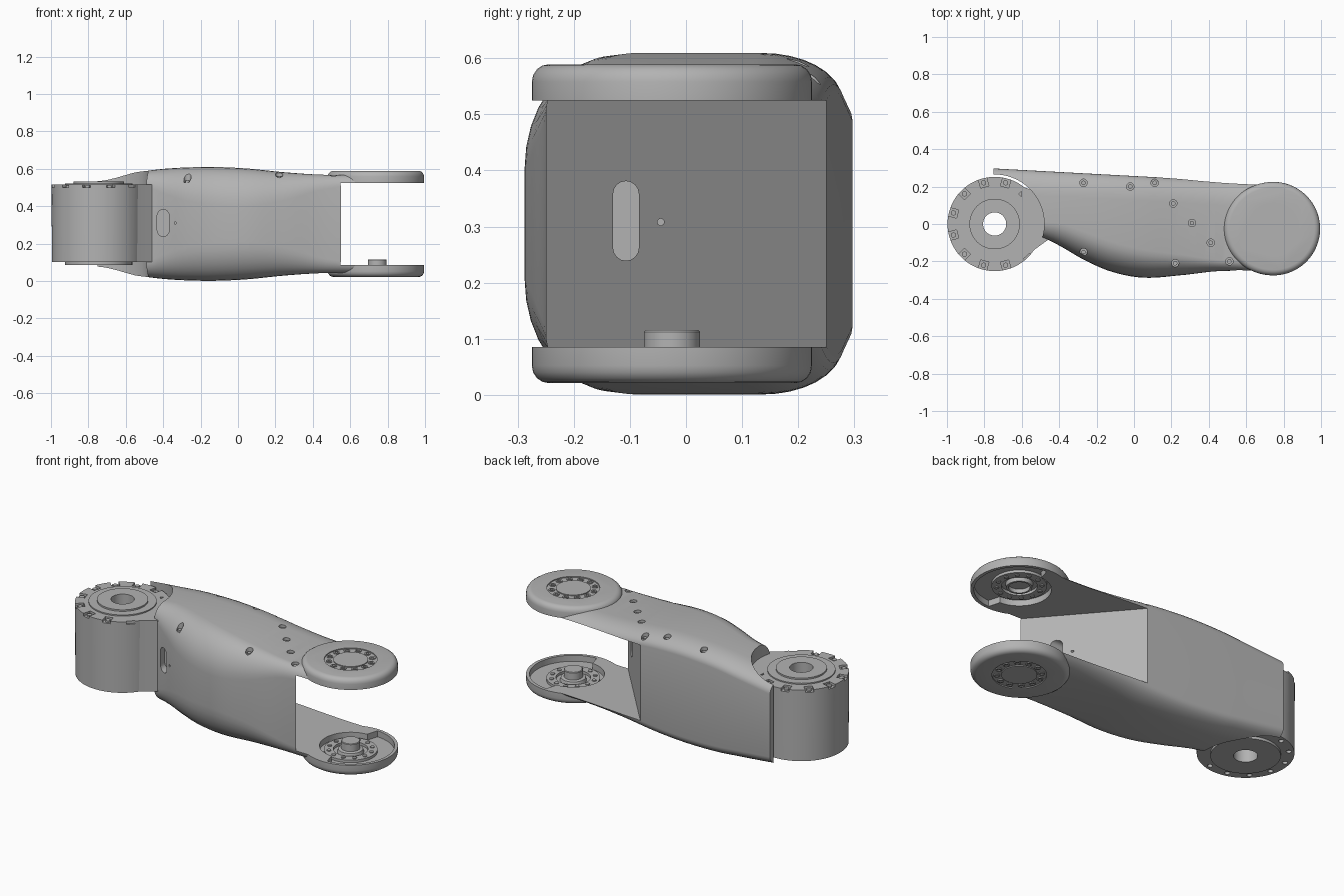
import bpy, bmesh
from math import sin, cos, pi, radians
from mathutils import Matrix, Vector

if "Cube" in bpy.data.objects:
    bpy.data.objects.remove(bpy.data.objects["Cube"])

grey = bpy.data.materials.new("satin grey")
grey.use_nodes = True
COLOUR = (0.45, 0.45, 0.45, 1)
grey.diffuse_color = COLOUR
grey.node_tree.nodes["Principled BSDF"].inputs["Base Color"].default_value = COLOUR

MID = 0.305                       # mirror height of the link
DRUM = Vector((-0.745, 0, 0))     # rotating drum axis
PIVOT = Vector((0.745, -0.025, 0))  # fork axis


def finish(name, bm):
    bmesh.ops.recalc_face_normals(bm, faces=bm.faces)
    me = bpy.data.meshes.new(name)
    bm.to_mesh(me)
    bm.free()
    me.materials.append(grey)
    ob = bpy.data.objects.new(name, me)
    bpy.context.collection.objects.link(ob)
    return ob


def loft(bm, rings, closed=False):
    """Skin rings of equal length; cap the ends unless the loft closes on itself."""
    loops = [[bm.verts.new(p) for p in ring] for ring in rings]
    n = len(loops[0])
    pairs = list(zip(loops, loops[1:])) + ([(loops[-1], loops[0])] if closed else [])
    for a, b in pairs:
        for i in range(n):
            j = (i + 1) % n
            bm.faces.new((a[i], a[j], b[j], b[i]))
    if not closed:
        bm.faces.new(loops[0])
        bm.faces.new(loops[-1])


def circle(r, z, c, n=64, squash=None):
    pts = []
    for i in range(n):
        t = 2 * pi * (i + 0.5) / n
        k = squash if squash and cos(t) < 0 else 1
        pts.append((c.x + r * cos(t) * k, c.y + r * sin(t), z))
    return pts


def lathe(name, profile, c, closed=False, n=64, flip=False):
    bm = bmesh.new()
    loft(bm, [circle(r, 2 * MID - z if flip else z, c, n) for r, z in profile], closed)
    return finish(name, bm)


def prism(name, outline, w0, w1, axis="z"):
    place = {"z": lambda u, v, w: (u, v, w), "y": lambda u, v, w: (u, w, v),
             "x": lambda u, v, w: (w, u, v)}[axis]
    bm = bmesh.new()
    loft(bm, [[place(u, v, w) for u, v in outline] for w in (w0, w1)])
    return finish(name, bm)


def studs(name, spots, r, height, n=12):
    """Several short cylinders in one mesh; spots are their base points."""
    bm = bmesh.new()
    for p in spots:
        loft(bm, [circle(r, p[2] + h, Vector(p), n) for h in (0, height)])
    return finish(name, bm)


def cut(ob, cutter, keep=False):
    mod = ob.modifiers.new("cut", "BOOLEAN")
    mod.operation, mod.solver, mod.object = "DIFFERENCE", "EXACT", cutter
    bpy.context.view_layer.objects.active = ob
    bpy.ops.object.modifier_apply(modifier=mod.name)
    if not keep:
        bpy.data.objects.remove(cutter)


def bolt_circle(c, r, z, count=12):
    return [(c.x + r * cos(t), c.y + r * sin(t), z)
            for t in (radians(15) + 2 * pi * i / count for i in range(count))]


def stadium(u, v, half_w, half_h, n=8):
    pts = []
    for s, start in ((1, 0), (-1, pi)):
        pts += [(u + half_w * cos(start + pi * i / n),
                 v + s * (half_h - half_w) + half_w * sin(start + pi * i / n)) for i in range(n + 1)]
    return pts


# Link body: stations of x, front y, half height, front corner depth and height
STATIONS = [(-0.75, -0.04, 0.253, 0.06, 0.06), (-0.5, -0.07, 0.282, 0.08, 0.08),
            (-0.4, -0.115, 0.294, 0.12, 0.13), (-0.27, -0.19, 0.302, 0.15, 0.18),
            (-0.12, -0.255, 0.304, 0.16, 0.2), (0.05, -0.287, 0.296, 0.15, 0.2),
            (0.25, -0.274, 0.276, 0.11, 0.15), (0.45, -0.252, 0.263, 0.06, 0.08),
            (0.66, -0.25, 0.262, 0.05, 0.05)]


def station(x):
    """Smoothly interpolate the station table at x."""
    k = max(i for i in range(len(STATIONS) - 1) if STATIONS[i][0] <= x)
    a, b = STATIONS[k], STATIONS[k + 1]
    before, after = STATIONS[max(k - 1, 0)], STATIONS[min(k + 2, len(STATIONS) - 1)]
    h = b[0] - a[0]
    t = (x - a[0]) / h
    out = []
    for i in range(1, 5):
        m0 = (b[i] - before[i]) / (b[0] - before[0]) * h
        m1 = (after[i] - a[i]) / (after[0] - a[0]) * h
        out.append(a[i] + t * m0 + t * t * (3 * (b[i] - a[i]) - 2 * m0 - m1)
                   + t ** 3 * (2 * (a[i] - b[i]) + m0 + m1))
    return out


def section(x, n=9):
    front, half, ry, rz = station(x)
    back = 0.297 - 0.054 * (x + 0.75)
    corners = ((back, 1, 0.13, 0.07, 0), (front, -1, ry, rz, 1),
               (front, -1, ry, rz, 2), (back, 1, 0.13, 0.07, 3))
    ring = []
    for y, side, cy, cz, quarter in corners:
        up = 1 if quarter < 2 else -1
        for i in range(n):
            t = (quarter + i / (n - 1)) * pi / 2
            ring.append((x, y - side * cy + cy * cos(t), MID + up * (half - cz) + cz * sin(t)))
    return ring


bm = bmesh.new()
STEPS = 44
loft(bm, [section(-0.75 + 1.409 * i / STEPS) for i in range(STEPS + 1)])
body = finish("link_body", bm)

# Concave seat for the drum and the slanted opening of the fork
cut(body, lathe("cutter", [(0.265, -0.1), (0.265, 0.8)], DRUM, n=96))
cut(body, prism("cutter", [(0.034, 0.35), (0.636, -0.35), (1.2, -0.35), (1.2, 0.35)], 0.085, 0.525))

# Oblong ports and their pin holes
cut(body, prism("cutter", stadium(-0.4, 0.31, 0.032, 0.072), -0.3, -0.06, "y"))
cut(body, prism("cutter", stadium(-0.107, 0.31, 0.023, 0.071), 0.34, 0.6, "x"))
cut(body, prism("cutter", stadium(-0.335, 0.31, 0.006, 0.0061), -0.3, -0.1, "y"))
cut(body, prism("cutter", stadium(-0.045, 0.308, 0.006, 0.0061), 0.34, 0.6, "x"))

# Sunken screws on the upper shell
SPOTS = [(-0.27, 0.22), (-0.02, 0.2), (0.11, 0.22), (0.21, 0.11), (0.31, 0.005),
         (0.41, -0.1), (0.51, -0.2), (-0.27, -0.15), (0.22, -0.21)]


def surface_z(x, y):
    front, half, ry, rz = station(x)
    back = 0.297 - 0.054 * (x + 0.75)
    f = max(0, front + ry - y) / ry
    b = max(0, y - back + 0.13) / 0.13
    return MID + half - rz * (1 - (1 - f * f) ** 0.5) - 0.07 * (1 - (1 - b * b) ** 0.5)


seats = [(x, y, surface_z(x, y) - 0.022) for x, y in SPOTS]
cut(body, studs("cutter", seats, 0.02, 0.08, 16))
studs("shell_screws", [(x, y, z - 0.005) for x, y, z in seats], 0.012, 0.016)

# Drum with stepped caps and a through bore
drum = lathe("drum", [(0.062, 0.085), (0.18, 0.085), (0.18, 0.1), (0.25, 0.1), (0.252, 0.515),
                      (0.18, 0.515), (0.18, 0.522), (0.135, 0.522), (0.135, 0.531),
                      (0.062, 0.531)], DRUM, closed=True, n=96)
bm = bmesh.new()
for i in range(12):
    spin = Matrix.Translation(DRUM) @ Matrix.Rotation(radians(15 + 30 * i), 4, "Z")
    bmesh.ops.create_cube(bm, size=1, matrix=spin @ Matrix.Translation((0.24, 0, 0.52))
                          @ Matrix.Diagonal((0.07, 0.045, 0.04, 1)))
cut(drum, finish("cutter", bm))
studs("drum_top_bolts", bolt_circle(DRUM, 0.228, 0.49), 0.014, 0.02)
cut(drum, studs("cutter", bolt_circle(DRUM, 0.222, 0.08), 0.014, 0.035))
prism("drum_neck", [(-0.62, -0.212), (-0.55, -0.15), (-0.46, -0.085), (-0.44, 0.15), (-0.6, 0.2)],
      0.1, 0.515)

# Fork ends, upper and mirrored lower
for side, flip in (("upper", False), ("lower", True)):
    def z(v):
        return 2 * MID - v if flip else v

    bm = bmesh.new()
    rim = [(0.25, 0.525), (0.25, 0.558)]
    rim += [(0.22 + 0.03 * cos(t), 0.558 + 0.031 * sin(t)) for t in (0.4, 0.8, 1.2, pi / 2)]
    loft(bm, [circle(r, z(h), PIVOT, 80, 1.06) for r, h in rim])
    end = finish(side + "_fork_end", bm)

    # Inner tray: wide at the tip, narrow toward the body
    tray = [(PIVOT.x + r * cos(t), PIVOT.y + r * sin(t))
            for t, r in ((2 * pi * (i + 0.5) / 64, 0.232 if 16 <= (i + 16) % 64 + 16 < 48 else 0.165)
                         for i in range(64))]
    cutter = prism("cutter", tray, z(0.5), z(0.56))
    cut(end, cutter, keep=True)
    cut(body, cutter)

    # Outer bearing face with a ring of hollow bolts
    cut(end, lathe("cutter", [(0.14, 0.583), (0.14, 0.7)], PIVOT, flip=flip))
    lathe(side + "_hub_disc", [(0.092, 0.575), (0.092, 0.588)], PIVOT, flip=flip)
    lo, hi = sorted((z(0.578), z(0.588)))
    bolts = studs(side + "_outer_bolts", bolt_circle(PIVOT, 0.116, lo), 0.017, hi - lo)
    lo, hi = sorted((z(0.584), z(0.6)))
    cut(bolts, studs("cutter", bolt_circle(PIVOT, 0.116, lo), 0.009, hi - lo))

    # Inner flange ring with bolts
    lathe(side + "_flange", [(0.092, 0.565), (0.142, 0.565), (0.142, 0.545), (0.092, 0.545)],
          PIVOT, closed=True, flip=flip)
    lo, hi = sorted((z(0.54), z(0.55)))
    studs(side + "_inner_bolts", bolt_circle(PIVOT, 0.117, lo), 0.012, hi - lo)

# Pivot post below, open cup above
lathe("pivot_post", [(0.072, 0.045), (0.066, 0.068), (0.05, 0.072), (0.05, 0.112), (0.047, 0.116)], PIVOT)
lathe("pivot_cup", [(0.055, 0.565), (0.072, 0.565), (0.066, 0.538), (0.055, 0.538)], PIVOT, closed=True)

# Smooth shading with crisp edges
bpy.ops.object.select_all(action="DESELECT")
for ob in bpy.context.scene.objects:
    if ob.type == "MESH" and grey.name in ob.data.materials:
        ob.select_set(True)
        bpy.context.view_layer.objects.active = ob
bpy.ops.object.shade_smooth_by_angle(angle=radians(32))
